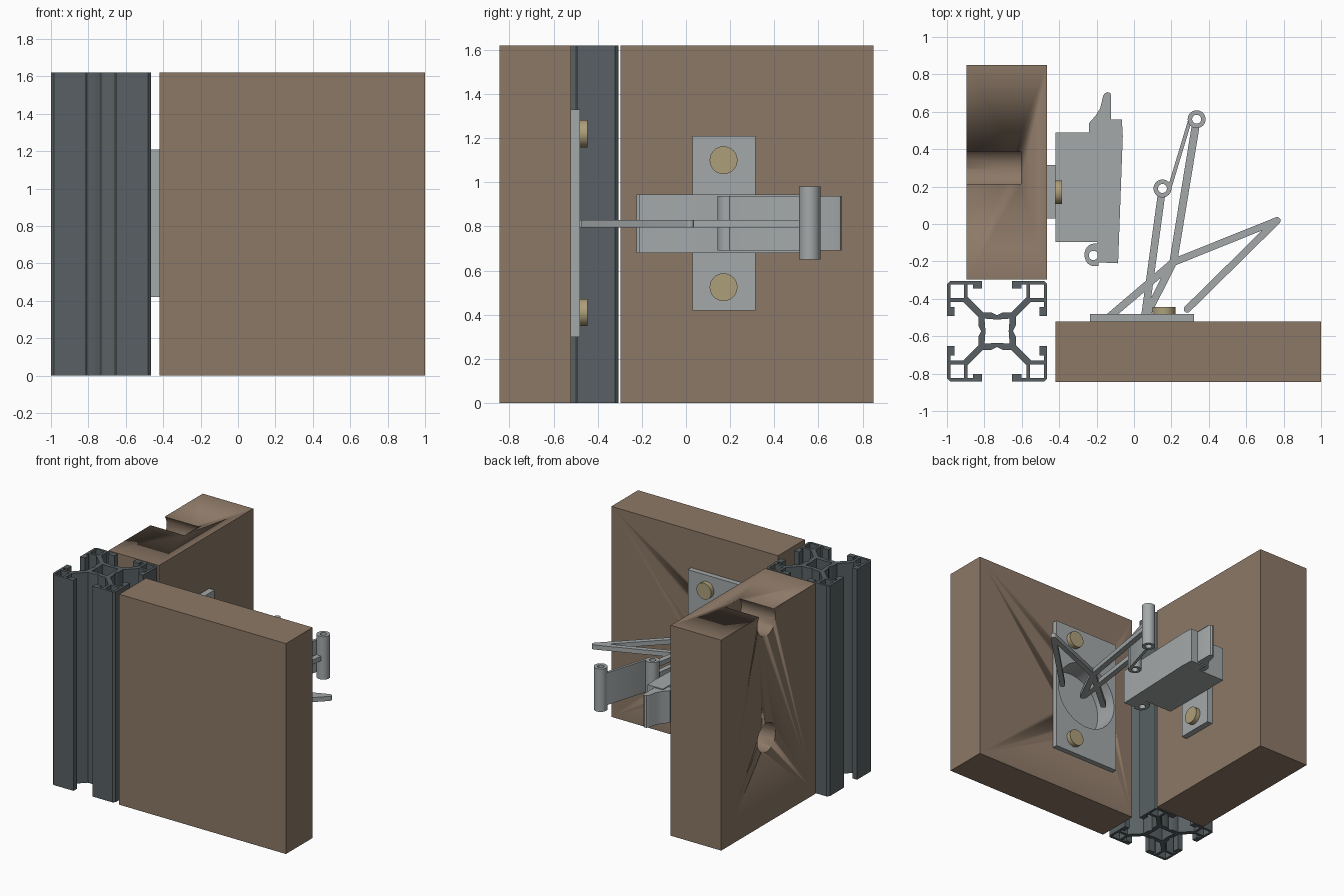
import bpy, bmesh, math
from mathutils import Vector

if "Cube" in bpy.data.objects:
    bpy.data.objects.remove(bpy.data.objects["Cube"])


def material(name, rgb):
    m = bpy.data.materials.new(name)
    m.diffuse_color = (*rgb, 1)
    m.use_nodes = True
    m.node_tree.nodes["Principled BSDF"].inputs["Base Color"].default_value = m.diffuse_color
    return m


WOOD = material("brown_panel", (0.265, 0.190, 0.135))
DARK = material("dark_aluminium", (0.098, 0.118, 0.125))
STEEL = material("grey_steel", (0.37, 0.395, 0.40))
BRASS = material("brass", (0.42, 0.345, 0.195))


def prism(name, loops, lo, hi, mat, axis="z"):
    """Extrude closed 2D loops (inner loops become holes) along an axis."""
    cu = bpy.data.curves.new(name, "CURVE")
    cu.dimensions, cu.fill_mode = "2D", "BOTH"
    cu.extrude = (hi - lo) / 2
    for loop in loops:
        s = cu.splines.new("POLY")
        s.points.add(len(loop) - 1)
        for p, (u, v) in zip(s.points, loop):
            p.co = (u, v, 0, 1)
        s.use_cyclic_u = True
    tmp = bpy.data.objects.new(name, cu)
    bpy.context.collection.objects.link(tmp)
    dg = bpy.context.evaluated_depsgraph_get()
    me = bpy.data.meshes.new_from_object(tmp.evaluated_get(dg))
    bpy.data.objects.remove(tmp)
    bpy.data.curves.remove(cu)
    mid = (lo + hi) / 2
    bm = bmesh.new()
    bm.from_mesh(me)
    for v in bm.verts:
        a, b, c = v.co.x, v.co.y, v.co.z + mid
        v.co = {"z": (a, b, c), "y": (a, c, b), "x": (c, a, b)}[axis]
    bmesh.ops.remove_doubles(bm, verts=bm.verts, dist=1e-5)
    bmesh.ops.recalc_face_normals(bm, faces=bm.faces)
    bm.to_mesh(me)
    bm.free()
    me.name = name
    me.materials.clear()
    me.materials.append(mat)
    me.shade_smooth()
    me.set_sharp_from_angle(angle=math.radians(30))
    ob = bpy.data.objects.new(name, me)
    bpy.context.collection.objects.link(ob)
    return ob


def rect(u0, u1, v0, v1):
    return [(u0, v0), (u1, v0), (u1, v1), (u0, v1)]


def circle(u, v, r, n=32):
    return [(u + r * math.cos(2 * math.pi * i / n),
             v + r * math.sin(2 * math.pi * i / n)) for i in range(n)]


def bar(name, p, q, width, lo, hi):
    """Flat link with rounded ends."""
    d = Vector(q) - Vector(p)
    a = math.atan2(d.y, d.x)
    pts = []
    for c, start in ((q, a - math.pi / 2), (p, a + math.pi / 2)):
        pts += [(c[0] + width / 2 * math.cos(start + math.pi * i / 8),
                 c[1] + width / 2 * math.sin(start + math.pi * i / 8)) for i in range(9)]
    return prism(name, [pts], lo, hi, STEEL)


def cut(ob, cutter):
    """Boolean subtraction, baked into the mesh."""
    m = ob.modifiers.new("cut", "BOOLEAN")
    m.operation, m.solver, m.object = "DIFFERENCE", "EXACT", cutter
    dg = bpy.context.evaluated_depsgraph_get()
    me = bpy.data.meshes.new_from_object(ob.evaluated_get(dg))
    ob.modifiers.clear()
    ob.data = me
    bpy.data.objects.remove(cutter)


H = 1.62      # panel and post height
ZC = 0.812    # hinge mid height

# Slotted corner post
half = [(0, .085), (.03, .1), (.075, .1), (.157, .182), (.157, .25), (.13, .25),
        (.13, .228), (.08, .228), (.08, .268), (.252, .268)]
quarter = half + [(b, a) for a, b in reversed(half[1:])]
cx, cy = -0.732, -0.573
outline, holes = [], []
for k in range(4):
    c, s = round(math.cos(k * math.pi / 2)), round(math.sin(k * math.pi / 2))
    turn = lambda pts: [(cx + c * x + s * y, cy - s * x + c * y) for x, y in pts]
    outline += turn(quarter)
    holes.append(turn(rect(.177, .25, .177, .25)))
star = [(cx + r * math.cos(i * math.pi / 4), cy + r * math.sin(i * math.pi / 4))
        for i, r in enumerate([.062, .095] * 4)]
prism("corner_post", [outline, star] + holes, 0, H, DARK)

# Front panel with a round hinge recess
CUP_X, CUP_R = 0.042, 0.272
front = prism("front_panel", [rect(-0.42, 1, -0.845, -0.52)], 0, H, WOOD)
cut(front, prism("recess_cutter", [circle(CUP_X, ZC, CUP_R, 48)], -0.68, -0.4, WOOD, "y"))

# Side panel with two blind holes, the upper one open at the top edge
side = prism("side_panel", [rect(-0.895, -0.465, -0.297, 0.85)], 0, H, WOOD)
for z in (1.553, 0.66):
    cut(side, prism("hole_cutter", [circle(0.3, z, 0.11, 40)], -1.0, -0.605, WOOD, "x"))

# Hinge cup set into the front panel
prism("cup_plate", [rect(-0.235, 0.32, 0.30, 1.33), circle(CUP_X, ZC, 0.258, 48)],
      -0.52, -0.48, STEEL, "y")
prism("cup_wall", [circle(CUP_X, ZC, 0.27, 48), circle(CUP_X, ZC, 0.258, 48)],
      -0.675, -0.52, STEEL, "y")
prism("cup_floor", [circle(CUP_X, ZC, 0.265, 48)], -0.678, -0.66, STEEL, "y")
for z in (1.22, 0.41):
    prism("cup_screw", [circle(0.16, z, 0.062)], -0.48, -0.445, BRASS, "y")

# Mounting plate on the side panel
prism("mount_plate", [rect(0.03, 0.315, 0.42, 1.21)], -0.465, -0.42, STEEL, "x")
for z in (1.10, 0.525):
    prism("mount_screw", [circle(0.17, z, 0.063)], -0.42, -0.385, BRASS, "x")

# Hinge arm body: inner block, tapered outer cover, pivot ear and hook
prism("arm_block", [rect(-0.42, -0.195, -0.095, 0.49)], 0.682, 0.943, STEEL)
prism("arm_cover", [[(-0.195, -0.205), (-0.085, -0.21), (-0.06, 0.47),
                     (-0.065, 0.56), (-0.195, 0.56)]], 0.68, 0.945, STEEL)
ear = [(-0.19, -0.105)] + [(-0.215 + .05 * math.cos(t), -0.165 + .06 * math.sin(t))
       for t in [math.pi * (0.5 + i / 12) for i in range(13)]] + [(-0.19, -0.225)]
prism("pivot_ear", [ear, circle(-0.217, -0.168, 0.025, 20)], 0.68, 0.945, STEEL)
prism("release_hook", [[(-0.24, 0.49), (-0.24, 0.54), (-0.205, 0.58), (-0.18, 0.62),
                        (-0.165, 0.685), (-0.155, 0.70), (-0.14, 0.705), (-0.127, 0.70),
                        (-0.122, 0.685), (-0.122, 0.56), (-0.19, 0.56), (-0.19, 0.49)]],
      0.69, 0.938, STEEL)

# Pivot sleeves and the wide link between them
A, B = (0.335, 0.56), (0.152, 0.19)
prism("large_sleeve", [circle(*A, 0.048), circle(*A, 0.024)], 0.65, 0.98, STEEL)
prism("small_sleeve", [circle(*B, 0.048), circle(*B, 0.024)], 0.69, 0.937, STEEL)
bar("wide_link", (0.194, 0.205), (0.298, 0.55), 0.02, 0.69, 0.937)

# Thin links reaching out of the cup
KNEE = (0.21, -0.205)
thin = [((0.328, 0.515), KNEE, .042), (KNEE, (0.065, -0.49), .04),
        ((0.145, 0.145), (0.06, -0.48), .04), ((0.765, 0.018), KNEE, .038),
        (KNEE, (-0.13, -0.495), .04), ((0.765, 0.018), (0.285, -0.455), .038)]
for p, q, w in thin:
    bar("thin_link", p, q, w, 0.795, 0.83)
